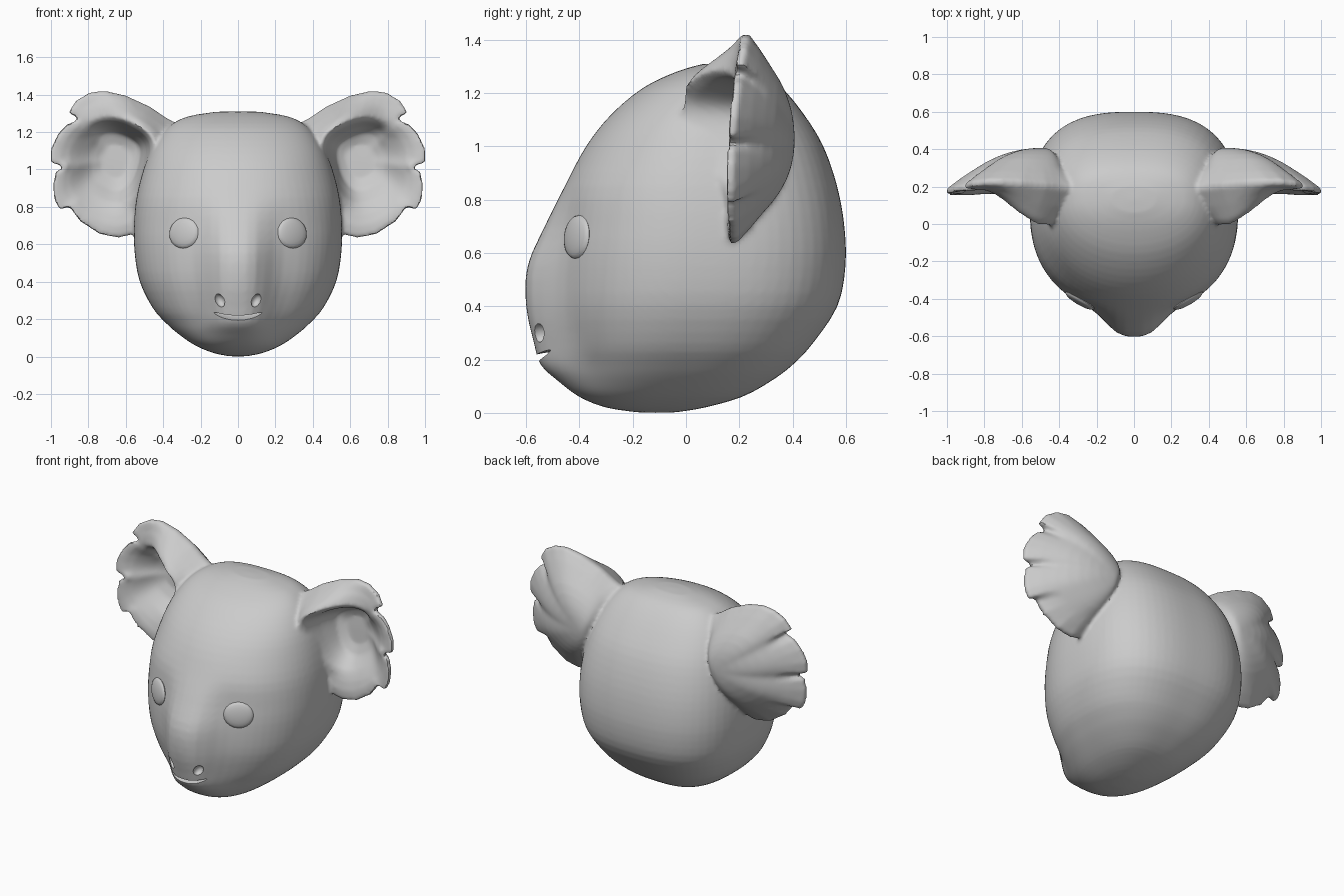
import bpy
import bmesh
import math
from mathutils import Vector, Matrix

default = bpy.data.objects.get("Cube")
if default:
    bpy.data.objects.remove(default, do_unlink=True)

fur = bpy.data.materials.new("soft grey")
fur.use_nodes = True
GREY = (0.6, 0.6, 0.6, 1)
fur.diffuse_color = GREY
fur.node_tree.nodes["Principled BSDF"].inputs["Base Color"].default_value = GREY


def smooth(v):
    v = max(0.0, min(1.0, v))
    return v * v * (3 - 2 * v)


def activate(obj):
    bpy.ops.object.select_all(action="DESELECT")
    obj.select_set(True)
    bpy.context.view_layer.objects.active = obj


def shade(obj):
    activate(obj)
    bpy.ops.object.shade_smooth_by_angle(angle=math.radians(40))


def finish(name, bm):
    """Turn a bmesh into a shaded, coloured object."""
    bmesh.ops.recalc_face_normals(bm, faces=bm.faces)
    mesh = bpy.data.meshes.new(name)
    bm.to_mesh(mesh)
    bm.free()
    obj = bpy.data.objects.new(name, mesh)
    bpy.context.collection.objects.link(obj)
    mesh.materials.append(fur)
    shade(obj)
    return obj


def loft(bm, rings, side=1):
    """Bridge equal-length rings of points; a single point makes a pole."""
    loops = [[bm.verts.new((side * x, y, z)) for x, y, z in ring] for ring in rings]
    for a, b in zip(loops, loops[1:]):
        n = max(len(a), len(b))
        for i in range(n):
            j = (i + 1) % n
            if len(a) == 1:
                bm.faces.new((a[0], b[i], b[j]))
            elif len(b) == 1:
                bm.faces.new((a[i], a[j], b[0]))
            else:
                bm.faces.new((a[i], a[j], b[j], b[i]))


def spline(rows, steps):
    """Catmull-Rom interpolation through table rows."""
    rows = [Vector(r) for r in rows]
    out = []
    for i in range(len(rows) - 1):
        p, q = rows[i], rows[i + 1]
        m = (q - rows[max(i - 1, 0)]) / 2
        k = (rows[min(i + 2, len(rows) - 1)] - p) / 2
        for s in range(steps):
            t = s / steps
            h = t * t * (3 - 2 * t)
            out.append(p * (1 - h) + q * h + m * (t * (1 - t) ** 2) - k * (t * t * (1 - t)))
    return out + [rows[-1]]


# Head: height, face front, back, half width, muzzle length
LEVELS = [
    (.002, -.18, -.04, .05, 0),
    (.02, -.3, .07, .135, 0),
    (.06, -.385, .21, .23, .015),
    (.12, -.415, .32, .318, .065),
    (.18, -.43, .4, .386, .115),
    (.26, -.45, .475, .456, .12),
    (.4, -.475, .568, .525, .125),
    (.55, -.475, .598, .552, .12),
    (.7, -.46, .594, .556, .07),
    (.85, -.445, .567, .542, .01),
    (1, -.375, .515, .505, 0),
    (1.12, -.28, .442, .455, 0),
    (1.22, -.16, .36, .38, 0),
    (1.28, -.035, .285, .28, 0),
    (1.308, .06, .2, .12, 0),
]
SIDES = 72


def head_ring(row):
    z, front, back, width, muzzle = row
    middle, depth = (front + back) / 2, (back - front) / 2
    ring = []
    for i in range(SIDES):
        a = math.tau * i / SIDES
        c, s = math.cos(a), math.sin(a)
        # The back of the skull and the cheeks are squarer than the forehead
        n = 2.7 if s > 0 else 2.3 - .25 * smooth((z - .6) / .4)
        r = (abs(c) ** n + abs(s) ** n) ** (-1 / n)
        x, y = width * r * c, middle + depth * r * s
        if s < 0:
            y -= muzzle * math.exp(-abs(x / .17) ** 3)
        ring.append((x, y, z))
    return ring


# Ears: ragged outline (x, z), domed behind and hollow in front
OUTLINE = [
    (.3, 1.23), (.39, 1.28), (.47, 1.335), (.6, 1.395), (.71, 1.42), (.79, 1.413),
    (.87, 1.365), (.908, 1.3), (.865, 1.288), (.86, 1.262), (.918, 1.24), (.963, 1.19),
    (1, 1.11), (1.003, 1.035), (.94, 1.025), (.94, 1.005), (.975, .99), (.988, .92),
    (.983, .84), (.955, .787), (.9, .8), (.845, .723), (.74, .655), (.64, .635),
    (.56, .655), (.46, .72), (.4, .85), (.37, 1), (.34, 1.14),
]
edge = []
for i, p in enumerate(OUTLINE):
    p, q = Vector(p), Vector(OUTLINE[(i + 1) % len(OUTLINE)])
    edge += [p, (p + q) / 2]

# The notches fade out into a softened outline away from the rim
soft = edge
for _ in range(10):
    soft = [(soft[i - 1] + p * 2 + soft[(i + 1) % len(soft)]) / 4 for i, p in enumerate(soft)]


def ear_ring(centre, t, depth):
    ring = []
    for p, q in zip(edge, soft):
        x, z = Vector(centre).lerp(p.lerp(q, smooth((1 - t) / .25)), t)
        rim = .17 + .05 * (z - 1.05) + .2 * (z - 1) ** 2
        ring.append((x, rim + depth(x, z), z))
    return ring


def ear_front(t, lip, hollow):
    def depth(x, z):
        # A deep lip beside the head fades to a shallow bowl at the outer rim
        near = smooth((.82 - x) / .32) * (.15 + .85 * smooth((z - .75) / .3))
        steep = max(near, smooth((z - 1.16) / .12))
        bowl = hollow * steep + smooth((1 - t) / .8) * (1 - steep)
        return .15 * bowl - .18 * lip * near - .014
    return ear_ring((.65, 1.05), t, depth)


def ear_back(t):
    return ear_ring((.48, 1), t, lambda x, z: .014 + .225 * (1 - t ** 2.2))


FRONT = [(.25, 0, 1), (.42, .05, .85), (.52, .4, .5), (.6, .85, .12),
         (.67, 1, 0), (.76, .85, 0), (.88, .45, 0), (1, 0, 0)]
bm = bmesh.new()
loft(bm, [[(0, -.11, 0)]] + [head_ring(r) for r in spline(LEVELS, 3)] + [[(0, .13, 1.312)]])
ear = [ear_front(*f) for f in FRONT] + [ear_back(t / 8) for t in range(8, 0, -1)]
for side in (-1, 1):
    loft(bm, [[(.65, .306, 1.05)]] + ear + [[(.48, .408, 1)]], side)
head = finish("head_with_ears", bm)


def apply(modifier):
    activate(head)
    bpy.ops.object.modifier_apply(modifier=modifier.name)


# Blend the ears into the skull as one skin
skin = head.modifiers.new("skin", "REMESH")
skin.mode = "VOXEL"
skin.voxel_size = .012
apply(skin)
relax = head.modifiers.new("relax", "SMOOTH")
relax.factor = .5
relax.iterations = 5
apply(relax)


def ellipsoid(bm, centre, size, turn=Matrix(), segments=20):
    place = Matrix.Translation(centre) @ turn @ Matrix.Diagonal((*size, 1))
    return bmesh.ops.create_uvsphere(
        bm, u_segments=segments, v_segments=segments // 2, radius=1, matrix=place)["verts"]


# Mouth slit and nostrils are cut out of the head
bm = bmesh.new()
for v in ellipsoid(bm, (0, -.57, .203), (.135, .085, .014)):
    v.co.z += 1.6 * v.co.x ** 2 + .25 * (v.co.y + .57)
    v.co.y += 2.5 * v.co.x ** 2
for side in (-1, 1):
    tilt = Matrix.Rotation(side * .5, 4, "Y")
    ellipsoid(bm, (side * .097, -.55, .3), (.027, .035, .038), tilt, 12)
cutter = finish("mouth_cutter", bm)
cutter.hide_render = True
cut = head.modifiers.new("mouth", "BOOLEAN")
cut.operation = "DIFFERENCE"
cut.object = cutter
cut.solver = "EXACT"
apply(cut)
bpy.data.objects.remove(cutter, do_unlink=True)
shade(head)

# Eyes: flattened balls set into the face
bm = bmesh.new()
outward = Vector((.5, -.85, .1)).to_track_quat("Z", "Y").to_matrix().to_4x4()
ellipsoid(bm, (.29, -.409, .66), (.09, .082, .022), outward)
eyes = finish("eyes", bm)
eyes.modifiers.new("mirror", "MIRROR").use_axis[0] = True
